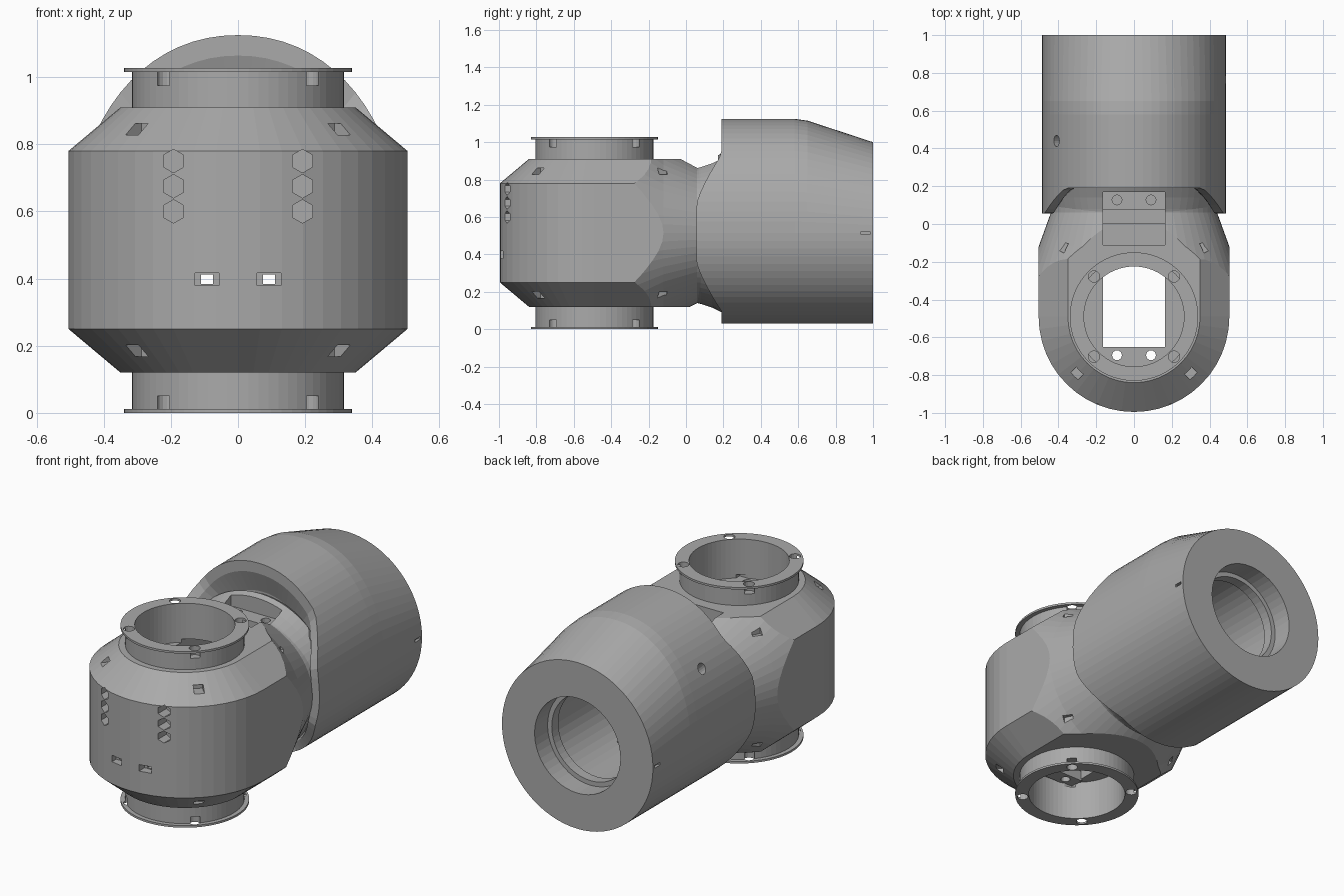
import bpy, bmesh
from math import sin, cos, pi, radians, copysign
from mathutils import Matrix, Vector

if "Cube" in bpy.data.objects:
    bpy.data.objects.remove(bpy.data.objects["Cube"])

grey = bpy.data.materials.new("housing grey")
grey.use_nodes = True
grey.diffuse_color = (0.4, 0.4, 0.4, 1)
grey.node_tree.nodes["Principled BSDF"].inputs["Base Color"].default_value = (0.4, 0.4, 0.4, 1)

JOINT_Y = -0.49   # axis of the upright barrel
MID_Z = 0.515     # axis of the lying barrel


def finish(name, bm):
    bmesh.ops.recalc_face_normals(bm, faces=bm.faces)
    mesh = bpy.data.meshes.new(name)
    bm.to_mesh(mesh)
    bm.free()
    mesh.materials.append(grey)
    ob = bpy.data.objects.new(name, mesh)
    bpy.context.scene.collection.objects.link(ob)
    return ob


def loft(name, rings):
    """Skin a list of equal-length point rings and cap both ends."""
    bm = bmesh.new()
    rows = [[bm.verts.new(p) for p in ring] for ring in rings]
    for a, b in zip(rows, rows[1:]):
        for i in range(len(a)):
            j = (i + 1) % len(a)
            bm.faces.new((a[i], a[j], b[j], b[i]))
    for row in (rows[0], rows[-1]):
        hub = bm.verts.new(sum((v.co for v in row), Vector()) / len(row))
        for i in range(len(row)):
            bm.faces.new((row[i], row[(i + 1) % len(row)], hub))
    return finish(name, bm)


def box(name, x, y, z):
    bm = bmesh.new()
    bmesh.ops.create_cube(bm, size=1)
    for v in bm.verts:
        v.co = [lo + (c + 0.5) * (hi - lo) for c, (lo, hi) in zip(v.co, (x, y, z))]
    return finish(name, bm)


def rod(name, start, end, r, sides=48, spin=0.0):
    """Cylinder between two points."""
    a, b = Vector(start), Vector(end)
    turn = (b - a).to_track_quat('Z', 'Y').to_matrix().to_4x4()
    bm = bmesh.new()
    bmesh.ops.create_cone(bm, cap_ends=True, segments=sides, radius1=r, radius2=r,
                          depth=(b - a).length,
                          matrix=Matrix.Translation((a + b) / 2) @ turn @ Matrix.Rotation(spin, 4, 'Z'))
    return finish(name, bm)


def combine(target, others, op):
    for other in others:
        mod = target.modifiers.new(op, 'BOOLEAN')
        mod.operation, mod.solver, mod.object = op, 'EXACT', other
        bpy.context.view_layer.objects.active = target
        bpy.ops.object.modifier_apply(modifier=mod.name)
        bpy.data.objects.remove(other)


# Upright barrel: stadium outline with chamfered top and bottom
def stadium(r, z):
    pts = [(r * cos(t), JOINT_Y + r * sin(t), z)
           for t in [pi + pi * i / 24 for i in range(25)]]
    return pts + [(r, 0.22, z), (-r, 0.22, z)]


housing = loft("housing", [stadium(0.35, 0.12), stadium(0.505, 0.25),
                           stadium(0.505, 0.78), stadium(0.35, 0.91)])


# Neck: tapering oval that trims the back of the barrel
def oval(w, h, y, n=64):
    return [(w * cos(2 * pi * i / n), y, MID_Z + h * sin(2 * pi * i / n)) for i in range(n)]


neck = loft("neck_trim", [oval(0.95, 1.25, -1.2), oval(0.56, 0.6, -0.27), oval(0.505, 0.47, -0.12),
                          oval(0.44, 0.375, 0.06), oval(0.44, 0.375, 0.21)])
combine(housing, [neck], 'INTERSECT')


# Lying barrel: swollen top that slopes down to the back, saddle-shaped front edge
def barrel_ring(top, y, scale=1.0, n=72):
    pts = []
    for i in range(n):
        c, s = cos(2 * pi * i / n), sin(2 * pi * i / n)
        power = 0.95 if s > 0 and top > 0.5 else 1
        x = 0.487 * copysign(abs(c) ** power, c)
        dz = (top if s > 0 else 0.485) * copysign(abs(s) ** power, s)
        rise = min(max((abs(dz) - 0.15) / 0.27, 0), 1) ** 1.3
        yy = 0.055 + 0.135 * rise if y is None else y
        pts.append((x * scale, yy, MID_Z + dz * scale))
    return pts


barrel = loft("rear_barrel", [barrel_ring(0.61, 0.23, 0.7), barrel_ring(0.61, None, 0.9),
                              barrel_ring(0.61, None), barrel_ring(0.61, 0.24),
                              barrel_ring(0.61, 0.58), barrel_ring(0.60, 0.65),
                              barrel_ring(0.485, 1.0)])
# Flared saddle between neck and rear barrel
flare = loft("neck_flare", [oval(0.42, 0.36, 0.0), oval(0.435, 0.38, 0.08),
                            oval(0.45, 0.40, 0.14), oval(0.46, 0.43, 0.2), oval(0.4, 0.4, 0.26)])


def upright(name, r, z0, z1, sides=64):
    return rod(name, (0, JOINT_Y, z0), (0, JOINT_Y, z1), r, sides)


# Collars with thin flanges
combine(housing, [barrel, flare, upright("collar", 0.315, 0.006, 1.02),
                  upright("flange", 0.34, 0, 0.012), upright("flange", 0.34, 1.015, 1.027)], 'UNION')

# Inner channels and bores
cuts = [upright("bore", 0.265, 0.8, 1.2), upright("bore", 0.265, -0.1, 0.23),
        box("channel", (-0.165, 0.165), (-0.73, 0.4), (0.2, 0.82)),
        box("pocket", (-0.165, 0.165), (-0.11, 0.17), (0.5, 1.0)),
        rod("rear_bore", (0, 0.88, MID_Z), (0, 1.1, MID_Z), 0.277),
        rod("rear_lip", (0, 0.8, MID_Z), (0, 0.9, MID_Z), 0.25),
        rod("rear_cavity", (0, 0.3, MID_Z), (0, 0.82, MID_Z), 0.3),
        rod("vent", (-0.5, 0.44, 0.95), (-0.25, 0.44, 0.7), 0.03, 16)]
cuts.append(box("through", (-0.16, 0.16), (-0.6, -0.3), (0.1, 0.9)))

for side in (-1, 1):
    # Hexagonal sockets and wiring windows on the front
    for z in (0.6, 0.675, 0.75):
        cuts.append(rod("socket", (0.192 * side, -1.1, z), (0.192 * side, -0.89, z), 0.035, 6))
    cx = 0.092 * side
    cuts.append(box("window_recess", (cx - 0.036, cx + 0.036), (-1.1, -0.94), (0.379, 0.417)))
    cuts.append(box("window", (cx - 0.018, cx + 0.018), (-1.0, -0.7), (0.384, 0.412)))
    # Slot at the rear rim
    cuts.append(box("rim_slot", sorted((0.47 * side, 0.6 * side)), (0.935, 0.985),
                    (MID_Z - 0.008, MID_Z + 0.008)))
    for z in (0.185, 0.845):
        # Notches in the chamfers
        for x, y, turn in ((0.3, -0.79, radians(-45)), (0.4, -0.11, radians(25))):
            notch = box("notch", (-0.045, 0.045), (-0.027, 0.027), (-0.017, 0.017))
            notch.data.transform(Matrix.Translation((x * side, y, z)) @ Matrix.Rotation(turn * side, 4, 'Z'))
            cuts.append(notch)
    # Screw holes in the flanges
    for dy in (-0.212, 0.212):
        for z0, z1 in ((-0.1, 0.05), (0.975, 1.1)):
            cuts.append(rod("screw_hole", (0.212 * side, JOINT_Y + dy, z0),
                            (0.212 * side, JOINT_Y + dy, z1), 0.03, 16))
combine(housing, cuts, 'DIFFERENCE')

# Screw brackets inside the housing
for name, y0, y1, z in (("front_bracket", -0.74, -0.65, 0.74), ("rear_bracket", 0.075, 0.18, 0.78),
                        ("lower_bracket", -0.74, -0.65, 0.22)):
    bracket = box(name, (-0.17, 0.17), (y0, y1), (z, z + 0.06))
    mid = (y0 + y1) / 2
    combine(bracket, [rod("hole", (x, mid, z - 0.1), (x, mid, z + 0.1), 0.026, 16)
                      for x in (-0.09, 0.09)], 'DIFFERENCE')
# Cross beam at the bottom of the pocket
box("cross_beam", (-0.17, 0.17), (0.0, 0.18), (0.6, 0.66))
